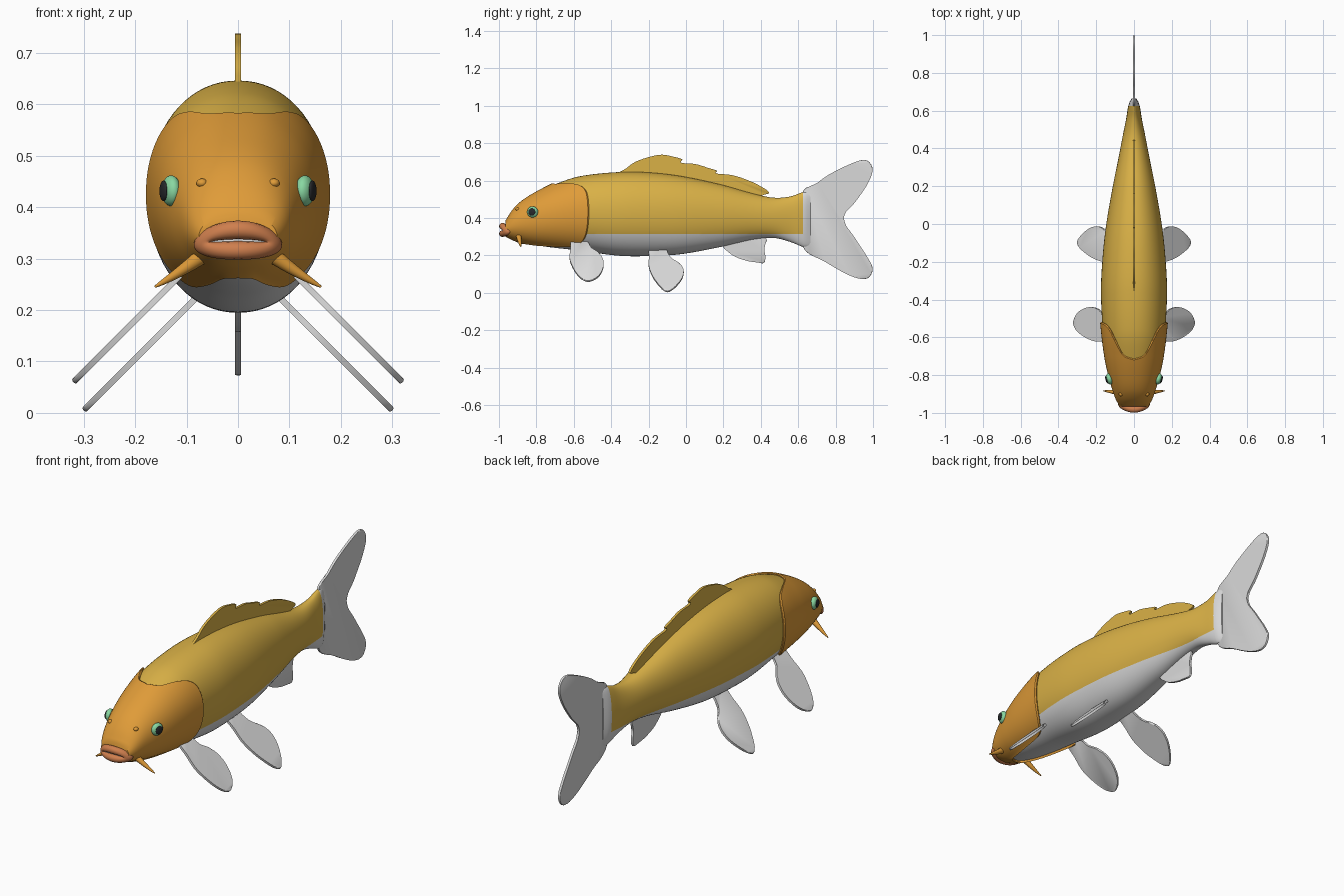
import bpy, bmesh, math
from mathutils import Vector, Matrix

if "Cube" in bpy.data.objects:
    bpy.data.objects.remove(bpy.data.objects["Cube"])


def material(name, rgb):
    m = bpy.data.materials.new(name)
    m.diffuse_color = (*rgb, 1)
    m.use_nodes = True
    m.node_tree.nodes["Principled BSDF"].inputs["Base Color"].default_value = m.diffuse_color
    return m


GOLD = material("gold", (0.70, 0.44, 0.062))
ORANGE = material("orange", (0.74, 0.33, 0.04))
WHITE = material("white", (0.70, 0.70, 0.70))
LIP = material("lip_red", (0.62, 0.21, 0.075))
GREEN = material("eye_green", (0.25, 0.68, 0.36))
DARK = material("pupil_dark", (0.02, 0.022, 0.025))


def finish(name, bm, *mats):
    bmesh.ops.recalc_face_normals(bm, faces=bm.faces[:])
    me = bpy.data.meshes.new(name)
    bm.to_mesh(me)
    bm.free()
    for m in mats:
        me.materials.append(m)
    ob = bpy.data.objects.new(name, me)
    bpy.context.collection.objects.link(ob)
    return ob


def loft(rings, caps=(True, True), closed=False):
    bm = bmesh.new()
    vs = [[bm.verts.new(p) for p in r] for r in rings]
    n = len(vs[0])
    pairs = list(zip(vs, vs[1:])) + ([(vs[-1], vs[0])] if closed else [])
    for a, b in pairs:
        for i in range(n):
            bm.faces.new((a[i], a[(i + 1) % n], b[(i + 1) % n], b[i]))
    if caps[0]:
        bm.faces.new(vs[0])
    if caps[1]:
        bm.faces.new(vs[-1])
    return bm


def interp(table, t):
    """Smooth interpolation of the columns of a table keyed on column 0."""
    t = min(max(t, table[0][0]), table[-1][0])
    k = 0
    while k < len(table) - 2 and t > table[k + 1][0]:
        k += 1
    a, b = table[k], table[k + 1]
    p, q = table[max(k - 1, 0)], table[min(k + 2, len(table) - 1)]
    h = b[0] - a[0]
    u = (t - a[0]) / h
    out = []
    for c in range(1, len(a)):
        m0 = (b[c] - p[c]) / (b[0] - p[0]) * h
        m1 = (q[c] - a[c]) / (q[0] - a[0]) * h
        out.append((2*u**3 - 3*u**2 + 1) * a[c] + (u**3 - 2*u**2 + u) * m0
                   + (3*u**2 - 2*u**3) * b[c] + (u**3 - u**2) * m1)
    return out


# Body stations: y, top z, bottom z, half width
STATIONS = [
    (-0.965, 0.38, 0.305, 0.070), (-0.93, 0.435, 0.288, 0.090),
    (-0.88, 0.485, 0.272, 0.108), (-0.80, 0.534, 0.254, 0.131),
    (-0.70, 0.580, 0.240, 0.151), (-0.57, 0.622, 0.226, 0.165),
    (-0.36, 0.645, 0.198, 0.175), (-0.20, 0.643, 0.196, 0.168),
    (-0.03, 0.624, 0.206, 0.151), (0.18, 0.580, 0.244, 0.116),
    (0.36, 0.530, 0.285, 0.080), (0.47, 0.508, 0.293, 0.059),
    (0.56, 0.515, 0.271, 0.041), (0.635, 0.540, 0.243, 0.028),
    (0.665, 0.530, 0.252, 0.012)]


def skin(y, th, off=0.0):
    top, bot, w = interp(STATIONS, y)
    s, c = math.sin(th), math.cos(th)
    e = 0.95
    x = (w + off) * math.copysign(abs(s) ** e, s)
    z = (top + bot) / 2 + ((top - bot) / 2 + off) * math.copysign(abs(c) ** e, c)
    return (x, y, z)


# Body: gold back, white belly and tail root
N = 72
ANG = [2 * math.pi * i / N for i in range(N)]
bm = loft([[skin(-0.96 + 1.625 * k / 90, a) for a in ANG] for k in range(91)])
for co, no in (((0, 0, 0.315), (0, 0, 1)), ((0, 0.625, 0), (0, 1, 0))):
    bmesh.ops.bisect_plane(bm, geom=bm.verts[:] + bm.edges[:] + bm.faces[:],
                           plane_co=co, plane_no=no)
for f in bm.faces:
    c = f.calc_center_median()
    f.material_index = int(c.z < 0.315 or c.y > 0.625)
finish("body", bm, GOLD, WHITE)

# Head shell: rear edge (angle from top, y) follows the gill covers and throat
REAR = [(0, -0.72), (20, -0.695), (35, -0.62), (46, -0.565), (60, -0.535),
        (90, -0.525), (120, -0.537), (138, -0.565), (150, -0.61),
        (158, -0.76), (166, -0.86), (180, -0.885)]


def rear(a):
    d = math.degrees(a)
    return interp(REAR, min(d, 360 - d))[0]


HEAD_ANG = [2 * math.pi * i / 144 for i in range(144)]
rings = []
for k in range(31):
    t = k / 30
    rings.append([skin(-0.965 + (rear(a) + 0.965) * t, a, 0.006 + 0.005 * t ** 3)
                  for a in HEAD_ANG])
rings.append([skin(rear(a) + 0.006, a, 0.006) for a in HEAD_ANG])
rings.append([skin(rear(a) + 0.002, a, -0.01) for a in HEAD_ANG])
finish("head", loft(rings, caps=(True, False)), ORANGE)

# Lips: a flattened ring bent back around the snout
rings = []
for i in range(56):
    a = 2 * math.pi * i / 56
    ring = []
    for j in range(14):
        b = 2 * math.pi * j / 14
        x = math.cos(a) * (0.068 + 0.018 * math.cos(b))
        z = 0.336 + math.sin(a) * (0.020 + 0.018 * math.cos(b)) - 1.2 * x * x
        ring.append((x, -0.981 + 0.018 * math.sin(b) + 4.5 * x * x, z))
    rings.append(ring)
finish("lips", loft(rings, caps=(False, False), closed=True), LIP)


def ellipsoid(name, loc, scale, mat, turn=0.0):
    bm = bmesh.new()
    m = (Matrix.Translation(loc) @ Matrix.Rotation(turn, 4, 'Z')
         @ Matrix.Diagonal((*scale, 1)))
    bmesh.ops.create_uvsphere(bm, u_segments=28, v_segments=16, radius=1, matrix=m)
    return finish(name, bm, mat)


ellipsoid("mouth_inside", (0, -0.968, 0.333), (0.062, 0.012, 0.014), WHITE)

# Fins: smoothed side outlines (y, z) given thickness
def fin(name, outline, mat, root=None, side=1, half=0.006, steps=5):
    n = len(outline)
    pts = []
    for i in range(n):
        p0, p1, p2, p3 = (Vector(outline[(i + k) % n]) for k in (-1, 0, 1, 2))
        for s in range(steps):
            u = s / steps
            pts.append(p1 + 0.5 * u * ((p2 - p0) + u * (2*p0 - 5*p1 + 4*p2 - p3
                       + u * (3 * (p1 - p2) + p3 - p0))))

    def place(p, o):
        if root is None:
            return (o, p.x, p.y)
        # paired fins splay outwards at 45 degrees
        return (side * (root[0] + root[1] - p.y + o * 0.707), p.x, p.y + o * 0.707)

    bm = loft([[place(p, o) for p in pts] for o in (-half, half)])
    rim = [e for e in bm.edges if any(len(f.verts) > 4 for f in e.link_faces)]
    bmesh.ops.bevel(bm, geom=rim, offset=0.0035, segments=2, affect='EDGES',
                    profile=0.5, clamp_overlap=True)
    return finish(name, bm, mat)


fin("dorsal_fin", [
    (-0.37, 0.62), (-0.32, 0.665), (-0.27, 0.70), (-0.20, 0.725), (-0.13, 0.738),
    (-0.07, 0.728), (-0.02, 0.713), (-0.03, 0.695), (0.05, 0.688), (0.12, 0.667),
    (0.165, 0.652), (0.158, 0.638), (0.25, 0.628), (0.34, 0.598), (0.41, 0.563),
    (0.445, 0.535), (0.42, 0.525), (0.36, 0.515), (0.15, 0.56), (-0.15, 0.60)], GOLD)
fin("tail_fin", [
    (0.62, 0.525), (0.69, 0.578), (0.77, 0.635), (0.90, 0.697), (0.965, 0.708),
    (0.998, 0.66), (0.97, 0.58), (0.905, 0.485), (0.84, 0.40), (0.905, 0.29),
    (0.97, 0.19), (0.998, 0.125), (0.965, 0.075), (0.88, 0.09), (0.745, 0.165),
    (0.62, 0.255)], WHITE)
fin("anal_fin", [
    (0.19, 0.26), (0.25, 0.20), (0.32, 0.172), (0.38, 0.162), (0.418, 0.160),
    (0.424, 0.20), (0.416, 0.24), (0.43, 0.29), (0.36, 0.32), (0.24, 0.30)], WHITE)

PECTORAL = [(-0.61, 0.285), (-0.618, 0.23), (-0.62, 0.17), (-0.58, 0.095),
            (-0.525, 0.06), (-0.465, 0.09), (-0.44, 0.15), (-0.46, 0.205),
            (-0.515, 0.245), (-0.53, 0.285)]
PELVIC = [(-0.195, 0.25), (-0.198, 0.19), (-0.198, 0.135), (-0.165, 0.065),
          (-0.10, 0.005), (-0.035, 0.055), (-0.012, 0.11), (-0.035, 0.155),
          (-0.09, 0.19), (-0.115, 0.25)]

# Paired parts: fins, eyes, nostrils, barbels
for side, tag in ((1, "left"), (-1, "right")):
    fin("pectoral_fin_" + tag, PECTORAL, WHITE, (0.11, 0.27), side)
    fin("pelvic_fin_" + tag, PELVIC, WHITE, (0.08, 0.225), side)

    turn = -side * math.radians(16)
    n = Vector((side * math.cos(turn), -abs(math.sin(turn)), 0))
    eye = Vector((side * 0.130, -0.82, 0.432))
    ellipsoid("eye_" + tag, eye, (0.018, 0.030, 0.030), GREEN, turn)
    ellipsoid("pupil_" + tag, eye + n * 0.0155, (0.006, 0.020, 0.020), DARK, turn)
    ellipsoid("nostril_" + tag, (side * 0.07, -0.90, 0.447),
              (0.011, 0.012, 0.009), ORANGE)

    rings = []
    for k in range(9):
        t = k / 8
        c = Vector((side * (0.066 + 0.096 * t), -0.895 + 0.012 * t,
                    0.308 - 0.072 * t + 0.009 * t * t))
        r = 0.014 * (1 - t) ** 0.8 + 0.002
        rings.append([c + r * (Vector((side * 0.55, 0, 0.83)) * math.cos(b)
                               + Vector((0, 1, 0)) * math.sin(b))
                      for b in (2 * math.pi * i / 12 for i in range(12))])
    finish("barbel_" + tag, loft(rings), ORANGE)

# Smooth shading
for ob in bpy.context.collection.objects:
    ob.select_set(True)
    bpy.context.view_layer.objects.active = ob
bpy.ops.object.shade_smooth_by_angle(angle=math.radians(40))
